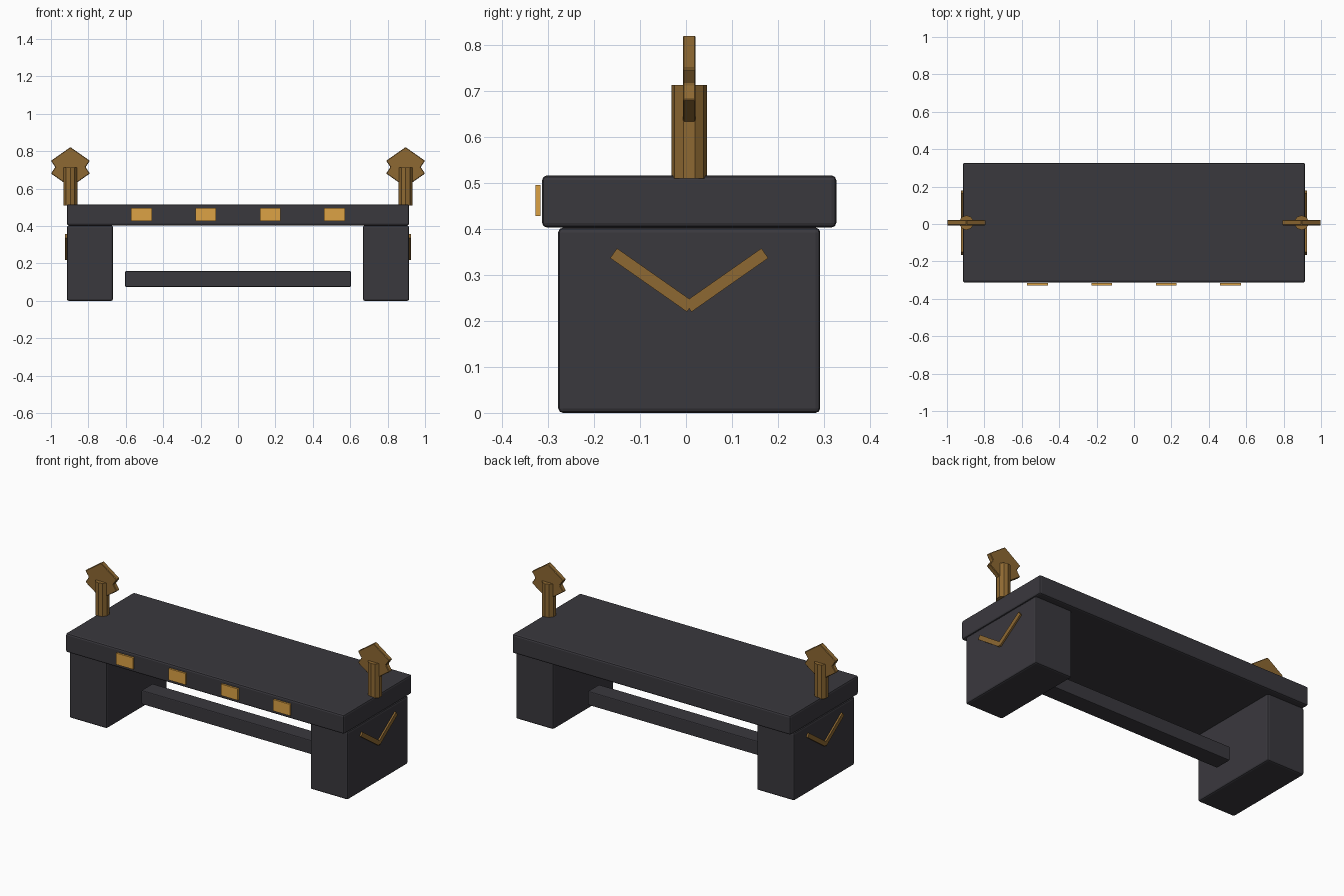
import bpy, bmesh, math
from mathutils import Matrix

if "Cube" in bpy.data.objects:
    bpy.data.objects.remove(bpy.data.objects["Cube"])

CY = 0.007          # depth centre of the bench body
TILT = math.radians(35)


def material(name, rgb):
    m = bpy.data.materials.new(name)
    m.diffuse_color = (*rgb, 1)
    m.use_nodes = True
    m.node_tree.nodes["Principled BSDF"].inputs["Base Color"].default_value = m.diffuse_color
    return m


STONE = material("dark_stone", (0.042, 0.040, 0.048))
BRONZE = material("bronze", (0.27, 0.14, 0.032))
GOLD = material("gold", (0.72, 0.36, 0.06))


def finish(name, bm, mat, bevel=0, segments=2):
    bmesh.ops.recalc_face_normals(bm, faces=bm.faces)
    me = bpy.data.meshes.new(name)
    bm.to_mesh(me)
    bm.free()
    me.materials.append(mat)
    ob = bpy.data.objects.new(name, me)
    bpy.context.collection.objects.link(ob)
    if bevel:
        mod = ob.modifiers.new("bevel", "BEVEL")
        mod.width = bevel
        mod.segments = segments
    return ob


def box(name, centre, size, mat, bevel=0, tilt=0):
    bm = bmesh.new()
    bmesh.ops.create_cube(bm, size=1)
    bmesh.ops.scale(bm, vec=size, verts=bm.verts)
    ob = finish(name, bm, mat, bevel)
    ob.location = centre
    ob.rotation_euler.x = tilt
    return ob


def post(name, x):
    bm = bmesh.new()
    bmesh.ops.create_cone(bm, cap_ends=True, segments=10, radius1=0.039, radius2=0.039,
                          depth=0.203, matrix=Matrix.Rotation(math.pi / 2, 4, "Z"))
    # align two corners with the y axis
    if abs(max(v.co.y for v in bm.verts) - 0.039) > 1e-4:
        bmesh.ops.rotate(bm, verts=bm.verts, matrix=Matrix.Rotation(math.pi / 2, 3, "Z"))
    finish(name, bm, BRONZE).location = (x, CY, 0.6115)


def finial(name, x):
    # outline of two crossed tilted plates
    half = [(0, 0.107), (0.104, 0.034), (0.081, 0), (0.104, -0.034), (0, -0.107)]
    outline = half + [(-px, pz) for px, pz in half[-2:0:-1]]
    bm = bmesh.new()
    face = bm.faces.new([bm.verts.new((px, -0.014, pz)) for px, pz in outline])
    ext = bmesh.ops.extrude_face_region(bm, geom=[face])
    verts = [g for g in ext["geom"] if isinstance(g, bmesh.types.BMVert)]
    bmesh.ops.translate(bm, verts=verts, vec=(0, 0.028, 0))
    finish(name, bm, BRONZE, 0.003, 1).location = (x, CY, 0.715)


# Slab and low stretcher
box("seat", (0, CY, 0.460), (1.83, 0.64, 0.113), STONE, 0.01)
box("stretcher", (0, CY, 0.117), (1.208, 0.104, 0.083), STONE, 0.005)

# Both ends: leg block, chevron inlay, post with finial
for side, label in ((-1, "left"), (1, "right")):
    box(f"{label}_leg", (side * 0.7915, CY, 0.2015), (0.247, 0.57, 0.403), STONE, 0.01)
    for s, part in ((-1, "front"), (1, "back")):
        box(f"{label}_chevron_{part}_bar", (side * 0.918, CY + s * 0.081, 0.289),
            (0.014, 0.204, 0.026), BRONZE, 0, s * TILT)
    post(f"{label}_post", side * 0.896)
    finial(f"{label}_finial", side * 0.896)

# Row of front plaques
for i in range(4):
    box(f"front_plaque_{i + 1}", (-0.516 + i * 0.344, -0.322, 0.462),
        (0.111, 0.011, 0.068), GOLD)
